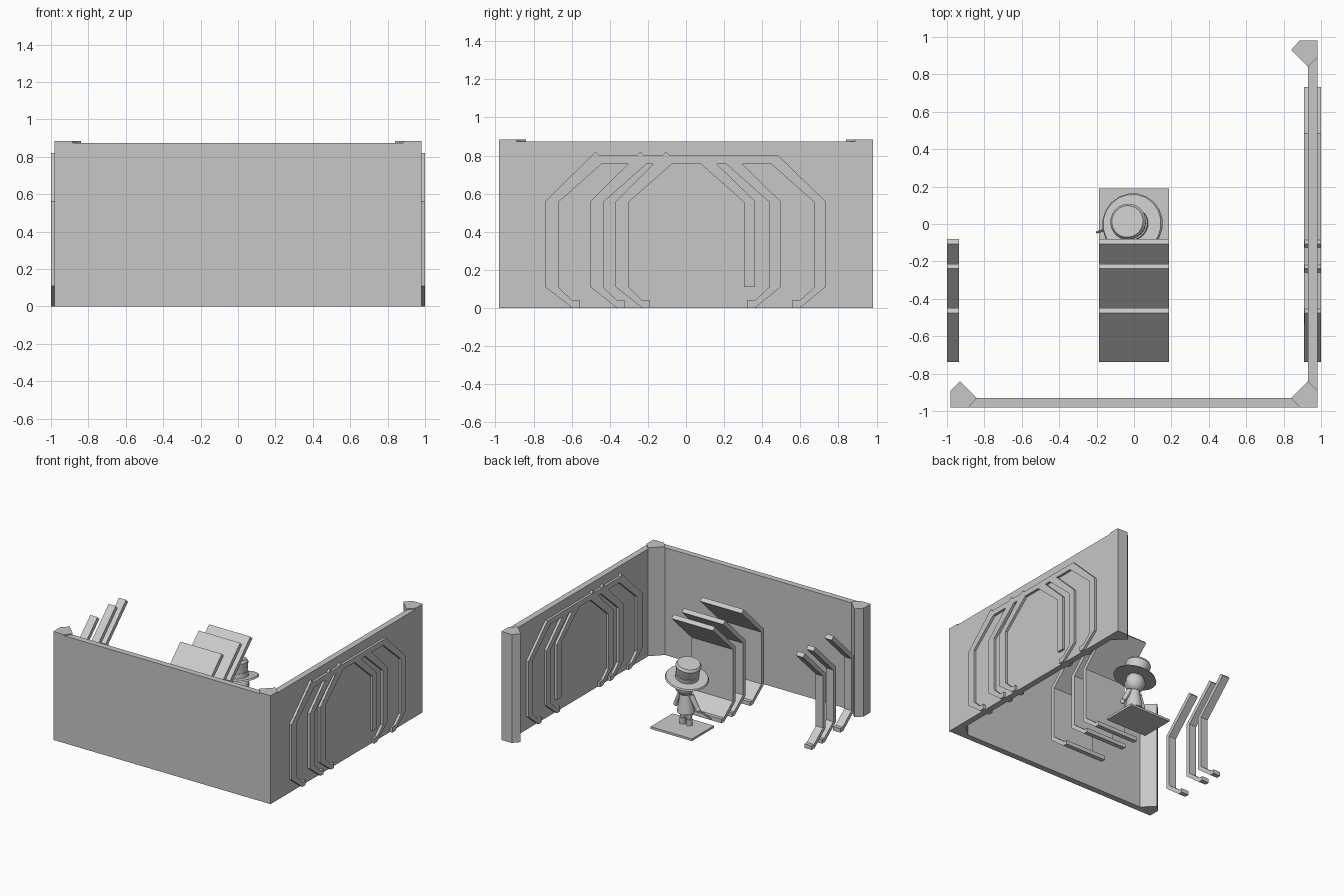
import bpy, bmesh, math
from mathutils import Vector

if "Cube" in bpy.data.objects:
    bpy.data.objects.remove(bpy.data.objects["Cube"])


def material(name, v):
    m = bpy.data.materials.new(name)
    m.diffuse_color = (v, v, v, 1)
    m.use_nodes = True
    m.node_tree.nodes["Principled BSDF"].inputs["Base Color"].default_value = m.diffuse_color
    return m


WALL = material("wall grey", 0.57)
LIGHT = material("light grey", 0.6)


def finish(bm, name, mat, smooth=False):
    bmesh.ops.recalc_face_normals(bm, faces=bm.faces[:])
    me = bpy.data.meshes.new(name)
    bm.to_mesh(me)
    bm.free()
    me.materials.append(mat)
    ob = bpy.data.objects.new(name, me)
    bpy.context.collection.objects.link(ob)
    if smooth:
        bpy.context.view_layer.objects.active = ob
        ob.select_set(True)
        bpy.ops.object.shade_smooth_by_angle(angle=math.radians(40))
        ob.select_set(False)
    return ob


def prism(name, pts, axis, a, b, mat):
    """Extrude a 2D outline along x (outline in y,z) or z (outline in x,y)."""
    bm = bmesh.new()
    place = (lambda p, t: (t, p[0], p[1])) if axis == "x" else (lambda p, t: (p[0], p[1], t))
    face = bm.faces.new([bm.verts.new(place(p, a)) for p in pts])
    ext = bmesh.ops.extrude_face_region(bm, geom=[face])
    verts = [e for e in ext["geom"] if isinstance(e, bmesh.types.BMVert)]
    shift = (b - a, 0, 0) if axis == "x" else (0, 0, b - a)
    bmesh.ops.translate(bm, vec=shift, verts=verts)
    return finish(bm, name, mat)


def box(name, x0, x1, y0, y1, z0, z1, mat):
    return prism(name, [(x0, y0), (x1, y0), (x1, y1), (x0, y1)], "z", z0, z1, mat)


def rod(name, p, q, r0, r1, n=10):
    """Tapered cylinder from p to q."""
    p, q = Vector(p), Vector(q)
    bm = bmesh.new()
    bmesh.ops.create_cone(bm, cap_ends=True, segments=n, radius1=r0, radius2=r1, depth=(q - p).length)
    rot = (q - p).to_track_quat("Z", "Y").to_matrix()
    bmesh.ops.rotate(bm, matrix=rot, verts=bm.verts)
    bmesh.ops.translate(bm, vec=(p + q) / 2, verts=bm.verts)
    return finish(bm, name, LIGHT, True)


def ball(name, c, s):
    bm = bmesh.new()
    bmesh.ops.create_uvsphere(bm, u_segments=14, v_segments=9, radius=1)
    bmesh.ops.scale(bm, vec=s, verts=bm.verts)
    bmesh.ops.translate(bm, vec=c, verts=bm.verts)
    return finish(bm, name, LIGHT, True)


# Two walls
box("front_wall", -0.93, 0.93, -0.98, -0.93, 0, 0.875, WALL)
box("right_wall", 0.93, 0.98, -0.93, 0.93, 0, 0.875, WALL)

# Chamfered corner posts
post = [(0.98, 0.98), (0.885, 0.98), (0.84, 0.93), (0.93, 0.84), (0.98, 0.89)]
for name, sx, sy in [("left_post", -1, -1), ("corner_post", 1, -1), ("back_post", 1, 1)]:
    prism(name, [(sx * x, sy * y) for x, y in post], "z", 0, 0.884, WALL)

# Bent ribs: foot, lower slant, upright, upper slant
OFFSETS = (0, 0.236, 0.369)
T = 0.033
half_rib = [(0.56, 0), (0.597, 0), (0.738, 0.11), (0.738, 0.56), (0.475, 0.82), (0.45, 0.796),
            (0.738 - T, 0.546), (0.738 - T, 0.124), (0.59, T), (0.56, T)]
for i, o in enumerate(OFFSETS):
    pts = [(o - y, z) for y, z in half_rib]
    prism(f"left_rib_{i}", pts, "x", -1.0, -0.935, LIGHT)
    prism(f"centre_panel_{i}", pts, "x", -0.187, 0.187, LIGHT)
    prism(f"wall_rib_{i}", pts, "x", 0.912, 0.999, WALL)


# Full arches through the right wall
def arch_side(o, outer, w, foot=True):
    low = [(0.56, 0), (0.597, 0), (outer, 0.11)] if foot else [(outer, 0.11)]
    inner = outer - w
    top = [(outer, 0.56), (0.485, 0.80), (0.40, 0.80), (inner - 0.228, 0.757), (inner, 0.555)]
    end = [(inner, 0.11), (0.6, 0.042), (0.56, 0.042)] if foot else [(inner, 0.11)]
    return [(y - o, z) for y, z in low + top + end]


for i, o in enumerate(OFFSETS):
    prism(f"arch_front_side_{i}", [(-y, z) for y, z in arch_side(o, 0.738, 0.068)],
          "x", 0.91, 1.0, WALL)
    prism(f"arch_back_side_{i}", arch_side(o, 0.732, 0.058, i < 2), "x", 0.91, 1.0, WALL)
box("arch_top_beam", 0.91, 1.0, -0.46, 0.46, 0.757, 0.80, WALL)

# Stand under the figure
box("base_plate", -0.187, 0.187, -0.093, 0.19, 0, 0.018, LIGHT)

# Small figure: legs, coat, arms
for s, side in ((-1, "left"), (1, "right")):
    rod(side + "_boot", (s * 0.03, 0, 0.018), (s * 0.03, 0, 0.07), 0.024, 0.026)
    rod(side + "_leg", (s * 0.03, 0, 0.07), (s * 0.028, 0, 0.16), 0.02, 0.03)
    rod(side + "_arm", (s * 0.045, 0, 0.265), (s * 0.095, -0.01, 0.165), 0.022, 0.018)
    ball(side + "_hand", (s * 0.1, -0.012, 0.155), (0.018, 0.018, 0.02))
rod("coat", (0, 0, 0.12), (0, 0, 0.28), 0.068, 0.043, 12)
rod("stick", (-0.08, -0.005, 0.175), (-0.2, -0.045, 0.09), 0.008, 0.006, 8)

# Head with hair at the back
ball("head", (0, 0, 0.335), (0.072, 0.07, 0.075))
ball("hair", (0, 0.015, 0.34), (0.08, 0.07, 0.08))

# Tilted wide hat: brim, band, flared crown
base, axis = Vector((-0.008, 0, 0.392)), Vector((-0.2, 0.1, 1)).normalized()
rod("hat_brim", base, base + axis * 0.012, 0.165, 0.158, 20)
rod("hat_band", base + axis * 0.012, base + axis * 0.045, 0.088, 0.09, 24)
rod("hat_crown", base + axis * 0.045, base + axis * 0.12, 0.082, 0.097, 24)
rod("hat_top", base + axis * 0.12, base + axis * 0.14, 0.097, 0.085, 24)
